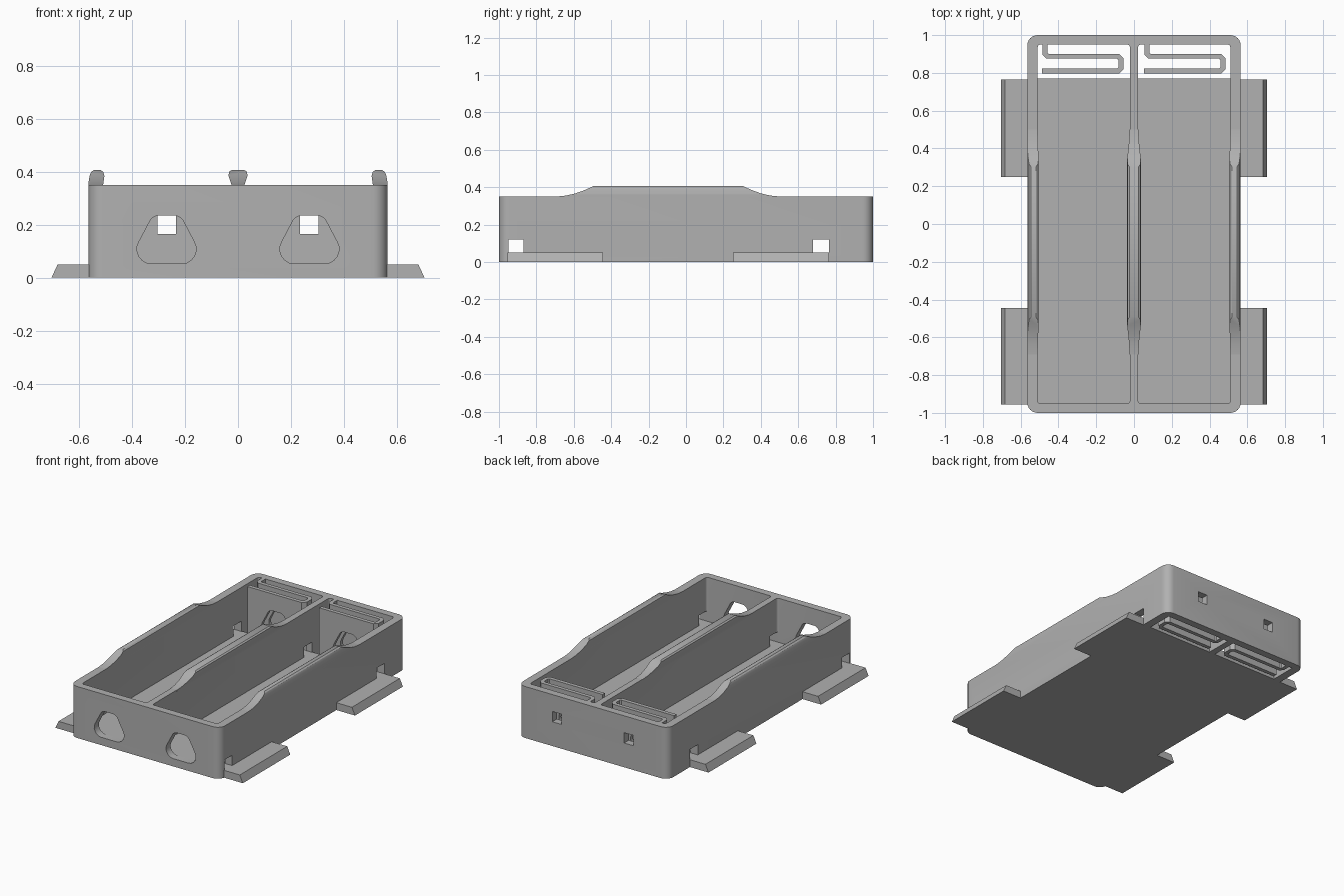
import bpy, bmesh, math
from mathutils import Vector

if "Cube" in bpy.data.objects:
    bpy.data.objects.remove(bpy.data.objects["Cube"], do_unlink=True)

grey = bpy.data.materials.new("plain grey")
grey.use_nodes = True
COLOUR = (0.44, 0.44, 0.44, 1)
grey.diffuse_color = COLOUR
grey.node_tree.nodes["Principled BSDF"].inputs["Base Color"].default_value = COLOUR

RIM, FLOOR, WALL_X, CELL_X = 0.35, 0.05, 0.565, 0.51
DIVIDER = 0.022
CELL_MID = (CELL_X + DIVIDER) / 2


def prism(name, outline, axis, lo, hi):
    """Extrude a 2D outline along an axis: outline is (y,z), (x,z) or (x,y)."""
    place = {"x": lambda a, b, t: (t, a, b),
             "y": lambda a, b, t: (a, t, b),
             "z": lambda a, b, t: (a, b, t)}[axis]
    bm = bmesh.new()
    face = bm.faces.new([bm.verts.new(place(a, b, lo)) for a, b in outline])
    res = bmesh.ops.extrude_face_region(bm, geom=[face])
    verts = [v for v in res["geom"] if isinstance(v, bmesh.types.BMVert)]
    shift = Vector(place(0, 0, hi - lo))
    bmesh.ops.translate(bm, verts=verts, vec=shift)
    bmesh.ops.recalc_face_normals(bm, faces=bm.faces)
    mesh = bpy.data.meshes.new(name)
    bm.to_mesh(mesh)
    bm.free()
    mesh.materials.append(grey)
    ob = bpy.data.objects.new(name, mesh)
    bpy.context.collection.objects.link(ob)
    return ob


def arc(cx, cy, r, start, end, n=6):
    return [(cx + r * math.cos(math.radians(start + (end - start) * i / n)),
             cy + r * math.sin(math.radians(start + (end - start) * i / n)))
            for i in range(n + 1)]


def rect(x0, x1, y0, y1, r=0):
    if not r:
        return [(x0, y0), (x1, y0), (x1, y1), (x0, y1)]
    return (arc(x1 - r, y0 + r, r, -90, 0) + arc(x1 - r, y1 - r, r, 0, 90)
            + arc(x0 + r, y1 - r, r, 90, 180) + arc(x0 + r, y0 + r, r, 180, 270))


def ribbon(path, width):
    """Outline of a constant-width strip along a path, with mitred corners."""
    pts = [Vector(p) for p in path]
    left, right = [], []
    for i, p in enumerate(pts):
        a = (p - pts[i - 1]).normalized() if i else None
        b = (pts[i + 1] - p).normalized() if i < len(pts) - 1 else None
        a, b = a or b, b or a
        t = (a + b).normalized()
        off = Vector((-t.y, t.x)) * (width / 2 / t.dot(a))
        left.append(p + off)
        right.append(p - off)
    return [tuple(p) for p in left + right[::-1]]


def boolean(ob, cutter, operation="DIFFERENCE"):
    """Apply a boolean to ob and remove the cutter."""
    mod = ob.modifiers.new("cut", "BOOLEAN")
    mod.operation, mod.solver, mod.object = operation, "EXACT", cutter
    bpy.context.view_layer.update()
    deps = bpy.context.evaluated_depsgraph_get()
    mesh = bpy.data.meshes.new_from_object(ob.evaluated_get(deps))
    ob.modifiers.clear()
    ob.data = mesh
    bpy.data.objects.remove(cutter, do_unlink=True)


def window(cx):
    """Rounded trapezoid opening that runs from the front to the back wall."""
    right = arc(0.057, 0.108, 0.055, -90, 32) + arc(0.028, 0.195, 0.04, 32, 90)
    outline = right + [(-x, z) for x, z in reversed(right)]
    return prism("cutter", [(cx + x, z) for x, z in outline], "y", -1.1, 0.95)


# Tray with two cells and an open bay behind each
tray = prism("tray", rect(-WALL_X, WALL_X, -1, 1, 0.055), "z", 0, RIM)
for s in (-1, 1):
    x0, x1 = sorted((s * DIVIDER, s * CELL_X))
    boolean(tray, prism("cutter", rect(x0, x1, -0.95, 0.95, 0.015), "z", FLOOR, 1))
    boolean(tray, prism("cutter", rect(x0, x1, 0.77, 0.95), "z", -1, 0.2))
    boolean(tray, window(s * 0.27))
    boolean(tray, prism("cutter", rect(s * 0.27 - 0.035, s * 0.27 + 0.035, 0.165, 0.235),
                        "y", 0.9, 1.1))
# Wire holes through all three long walls
for y0, y1 in ((-0.95, -0.87), (0.68, 0.765)):
    boolean(tray, prism("cutter", rect(y0, y1, FLOOR, 0.12), "x", -1, 1))

# Folded spring strips in the bays, open where the contact window passes
parts = [tray]
for name, dx, cx in (("right_spring", 0, -0.27), ("left_spring", 0.54, 0.27)):
    path = [(-0.472, 0.955), (-0.472, 0.902), (-0.458, 0.888), (-0.085, 0.888),
            (-0.069, 0.872), (-0.069, 0.825), (-0.085, 0.809), (-0.487, 0.809)]
    spring = prism(name, ribbon([(x + dx, y) for x, y in path], 0.026), "z", 0, RIM)
    boolean(spring, window(cx))
    parts.append(spring)

# Raised retaining lips on the long walls, with swept ends
side_lip = [(0.51, 0.34), (0.565, 0.34), (0.565, 0.36), (0.561, 0.385), (0.555, 0.4),
            (0.545, 0.407), (0.52, 0.407), (0.509, 0.4), (0.505, 0.385), (0.51, 0.35)]
mid_half = [(0.022, 0.34), (0.024, 0.35), (0.036, 0.385), (0.034, 0.4), (0.024, 0.407)]
lips = {
    "left_lip": side_lip,
    "right_lip": [(-x, z) for x, z in side_lip],
    "middle_lip": mid_half + [(-x, z) for x, z in reversed(mid_half)],
}
sweep = [(0, 0.408), (0.05, 0.385), (0.1, 0.367), (0.15, 0.355), (0.2, 0.35)]
side_view = ([(-0.49 - d, z) for d, z in reversed(sweep)]
             + [(0.3 + d, z) for d, z in sweep] + [(0.5, 0.3), (-0.69, 0.3)])
for name, outline in lips.items():
    lip = prism(name, outline, "y", -0.8, 0.6)
    boolean(lip, prism("cutter", side_view, "x", -1, 1), "INTERSECT")
    parts.append(lip)

# Mounting feet with sloped outer edges
for side, s in (("left", 1), ("right", -1)):
    for end, y0, y1 in (("front", -0.955, -0.445), ("back", 0.25, 0.765)):
        outline = [(s * 0.55, 0), (s * 0.705, 0), (s * 0.682, FLOOR), (s * 0.55, FLOOR)]
        parts.append(prism(f"{side}_{end}_foot", outline, "y", y0, y1))
        # Keep the wire hole clear of the foot: both share the floor height

for ob in parts:
    ob.data.shade_smooth()
    ob.data.set_sharp_from_angle(angle=math.radians(30))
